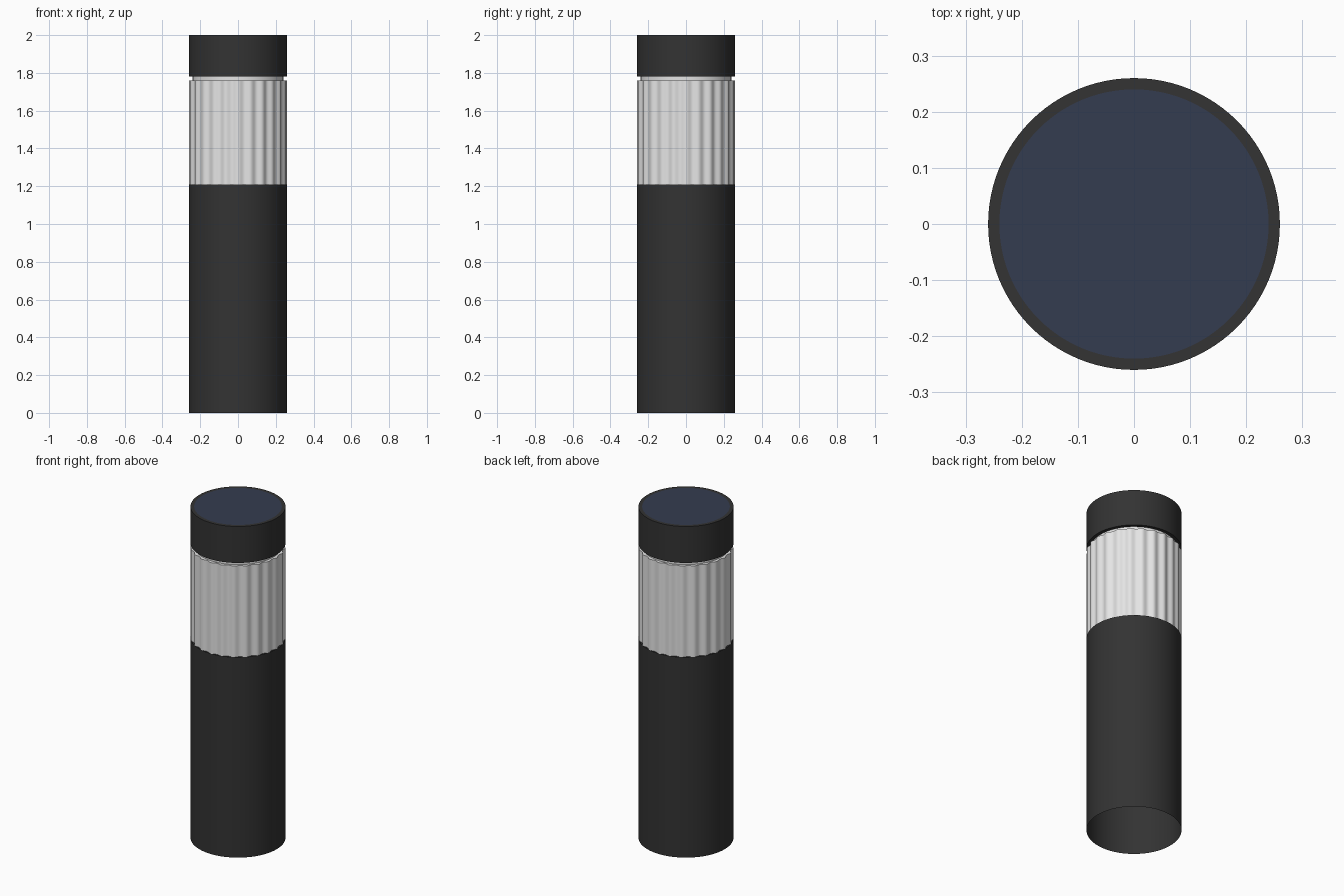
import bpy, math

if "Cube" in bpy.data.objects:
    bpy.data.objects.remove(bpy.data.objects["Cube"])

R, R_IN = 0.26, 0.24          # outer shell and inner core radii
Z_BODY, Z_LENS, Z_CAP, Z_TOP = 1.21, 1.76, 1.78, 2.0
FLUTES = 24


def material(name, rgb):
    m = bpy.data.materials.new(name)
    m.diffuse_color = (*rgb, 1)
    m.use_nodes = True
    m.node_tree.nodes["Principled BSDF"].inputs["Base Color"].default_value = m.diffuse_color
    return m


charcoal = material("charcoal", (0.033, 0.033, 0.033))
frosted = material("frosted_white", (0.78, 0.78, 0.78))
navy = material("panel_navy", (0.034, 0.045, 0.08))


def lathe(name, profile, mat, segs=96, cap_start=False, cap_end=False, ripple=0.0):
    """Spin (radius, z) points; ripple cuts shallow flutes into points at radius R."""
    verts, faces = [], []
    for r, z in profile:
        for i in range(segs):
            a = 2 * math.pi * i / segs
            rr = r - (ripple * (1 - math.cos(FLUTES * a)) / 2 if r == R else 0)
            verts.append((rr * math.cos(a), rr * math.sin(a), z))
    for k in range(len(profile) - 1):
        for i in range(segs):
            j = (i + 1) % segs
            faces.append((k * segs + i, k * segs + j,
                          (k + 1) * segs + j, (k + 1) * segs + i))
    if cap_start:
        faces.append(tuple(reversed(range(segs))))
    if cap_end:
        n = (len(profile) - 1) * segs
        faces.append(tuple(range(n, n + segs)))
    mesh = bpy.data.meshes.new(name)
    mesh.from_pydata(verts, [], faces)
    mesh.materials.append(mat)
    ob = bpy.data.objects.new(name, mesh)
    bpy.context.collection.objects.link(ob)
    bpy.ops.object.select_all(action='DESELECT')
    ob.select_set(True)
    bpy.context.view_layer.objects.active = ob
    bpy.ops.object.shade_smooth_by_angle(angle=math.radians(35))
    return ob


# Post: hollow tube, open at the ground, closed under the lens
lathe("post_body", [(R, 0), (R, Z_BODY)], charcoal, cap_end=True)

# Fluted light diffuser with a flat upper rim
lathe("fluted_lens", [(R, Z_BODY), (R, Z_LENS), (R_IN, Z_LENS)], frosted,
      segs=FLUTES * 10, ripple=0.01)

# Narrow neck showing in the gap below the cap
lathe("lens_neck", [(R_IN, Z_LENS), (R_IN, Z_CAP)], frosted)

# Cap with a rim around the panel
lathe("top_cap", [(R, Z_CAP), (R, Z_TOP), (R_IN, Z_TOP)], charcoal, cap_start=True)

# Solar panel, flush with the rim
lathe("solar_panel", [(R_IN, Z_TOP)], navy, cap_end=True)
